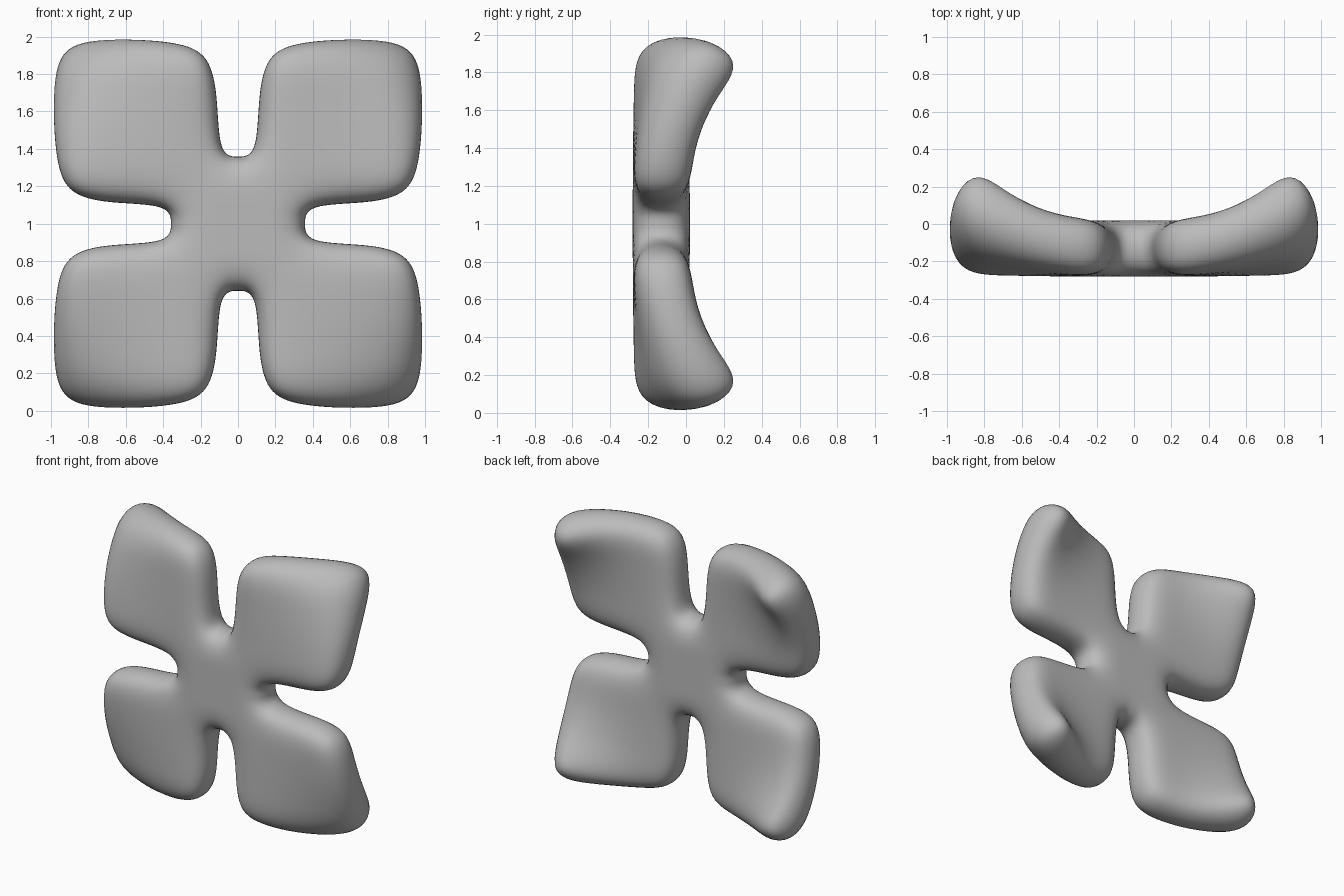
import bpy, bmesh

cube = bpy.data.objects.get("Cube")
if cube:
    bpy.data.objects.remove(cube)

FRONT, BACK, MID = -0.282, 0.02, 1.0
half = [0.095, 0.37, 0.7, 0.99]
lines = [-v for v in reversed(half)] + [0.0] + half
NOTCH = half[1]
INNER, OUTER = half[0], half[-1]
PULL = 0.06


def solid(a, b):
    """True where a grid cell centre lies on a pad or the hub."""
    a, b = abs(a), abs(b)
    return min(a, b) > INNER or max(a, b) < NOTCH


def soften(a, b):
    """Move a pad corner towards the middle of its pad along a."""
    corner = {abs(a), abs(b)} <= {INNER, OUTER} and OUTER in (abs(a), abs(b))
    if not corner:
        return a
    step = PULL if abs(a) == INNER else -PULL
    return a + step * (1 if a > 0 else -1)


# Slotted cushion cage: flat cells thickened into a slab
bm = bmesh.new()
grid = {(x, z): bm.verts.new((soften(x, z), FRONT, soften(z, x)))
        for x in lines for z in lines}
for x0, x1 in zip(lines, lines[1:]):
    for z0, z1 in zip(lines, lines[1:]):
        if solid((x0 + x1) / 2, (z0 + z1) / 2):
            bm.faces.new([grid[c] for c in ((x0, z0), (x1, z0), (x1, z1), (x0, z1))])
bmesh.ops.delete(bm, geom=[v for v in bm.verts if not v.link_faces], context="VERTS")
slab = bmesh.ops.extrude_face_region(bm, geom=bm.faces[:], use_keep_orig=True)
for v in slab["geom"]:
    if isinstance(v, bmesh.types.BMVert):
        v.co.y = BACK
bmesh.ops.recalc_face_normals(bm, faces=bm.faces)
mesh = bpy.data.meshes.new("four_pad_cushion")
bm.to_mesh(mesh)
bm.free()

cushion = bpy.data.objects.new("four_pad_cushion", mesh)
bpy.context.collection.objects.link(cushion)
bpy.context.view_layer.objects.active = cushion
cushion.select_set(True)

# Round all the edges
sub = cushion.modifiers.new("rounding", "SUBSURF")
sub.levels = sub.render_levels = 3
bpy.ops.object.modifier_apply(modifier=sub.name)

# Sweep the four outer corners back into horns that taper inwards at the tip
for v in mesh.vertices:
    x, y, z = v.co
    t = min(abs(x * z) / 0.77, 1.05) ** 2.5
    depth = (y - FRONT) / (BACK - FRONT)
    flare = 1 + t * depth * (0.15 - 0.22 * depth)
    v.co = (x * flare, y + t * (0.15 + 0.16 * depth), z * flare + MID)

bpy.ops.object.shade_smooth_by_angle(angle=0.9)

# Plain grey finish
grey = bpy.data.materials.new("plain_grey")
grey.use_nodes = True
color = (0.5, 0.5, 0.5, 1)
grey.diffuse_color = color
grey.node_tree.nodes["Principled BSDF"].inputs["Base Color"].default_value = color
mesh.materials.append(grey)
